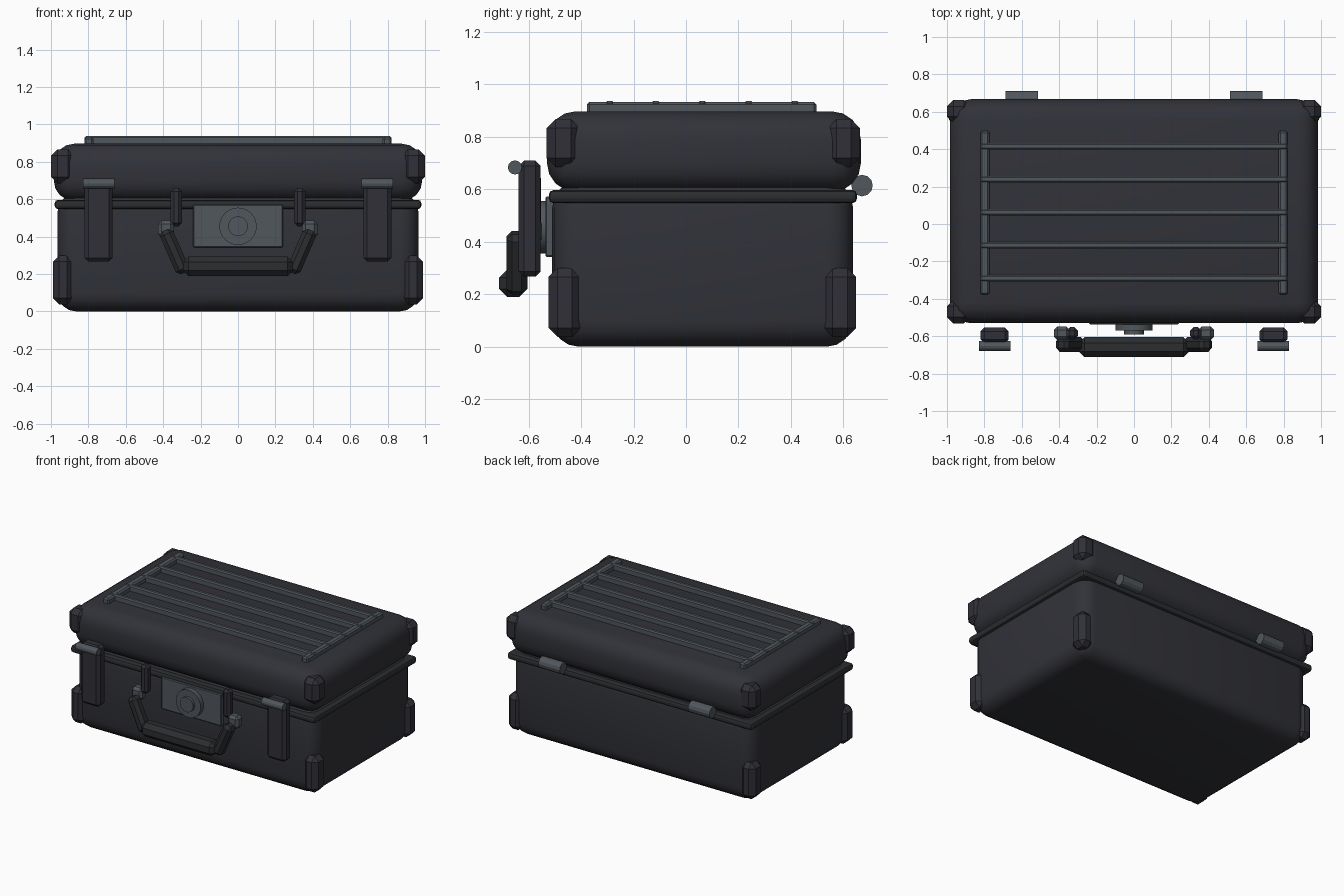
import bpy, bmesh, math
from mathutils import Matrix, Vector

cube = bpy.data.objects.get("Cube")
if cube:
    bpy.data.objects.remove(cube, do_unlink=True)


def material(name, rgb):
    m = bpy.data.materials.new(name)
    m.use_nodes = True
    m.diffuse_color = (*rgb, 1)
    bsdf = next(n for n in m.node_tree.nodes if n.type == "BSDF_PRINCIPLED")
    bsdf.inputs["Base Color"].default_value = (*rgb, 1)
    return m


SHELL = material("charcoal shell", (0.031, 0.032, 0.040))
GUARD = material("dark plastic", (0.029, 0.029, 0.039))
RUBBER = material("black rubber", (0.024, 0.026, 0.029))
METAL = material("grey metal", (0.08, 0.095, 0.107))


def finish(name, bm, mat, matrix, smooth):
    bmesh.ops.recalc_face_normals(bm, faces=bm.faces)
    mesh = bpy.data.meshes.new(name)
    bm.to_mesh(mesh)
    bm.free()
    mesh.materials.append(mat)
    ob = bpy.data.objects.new(name, mesh)
    ob.matrix_world = matrix
    bpy.context.collection.objects.link(ob)
    if smooth:
        bpy.ops.object.select_all(action="DESELECT")
        ob.select_set(True)
        bpy.context.view_layer.objects.active = ob
        bpy.ops.object.shade_smooth_by_angle()
    return ob


def box(name, x, y, z, mat, bevel, segments=1, tilt=0):
    """Bevelled box from (min, max) ranges, optionally tilted about y."""
    spans = [Vector(r) for r in (x, y, z)]
    size = [abs(r[1] - r[0]) for r in spans]
    centre = [(r[0] + r[1]) / 2 for r in spans]
    bm = bmesh.new()
    bmesh.ops.create_cube(bm, size=1)
    bmesh.ops.scale(bm, vec=size, verts=bm.verts)
    bmesh.ops.bevel(bm, geom=bm.edges[:], offset=bevel, segments=segments,
                    profile=0.5, affect="EDGES")
    matrix = Matrix.Translation(centre) @ Matrix.Rotation(tilt, 4, "Y")
    return finish(name, bm, mat, matrix, segments > 2)


def cylinder(name, centre, radius, length, axis, sides, mat):
    bm = bmesh.new()
    bmesh.ops.create_cone(bm, cap_ends=True, segments=sides, radius1=radius,
                          radius2=radius, depth=length)
    turn = Matrix.Rotation(math.pi / 2, 4, "Y" if axis == "x" else "X")
    return finish(name, bm, mat, Matrix.Translation(centre) @ turn, sides > 12)


def sided(s, a, b):
    return (s * a, s * b)


# Shells and the gasket between them
box("lower_shell", (-0.965, 0.965), (-0.51, 0.637), (0, 0.63), SHELL, 0.1, 4)
box("gasket_rim", (-0.98, 0.98), (-0.523, 0.652), (0.547, 0.597), RUBBER, 0.018, 2)
box("lid_shell", (-0.985, 0.985), (-0.53, 0.667), (0.59, 0.897), SHELL, 0.11, 4)

# Ribbed frame on the lid
for k in range(-2, 3):
    y = 0.062 + 0.1765 * k
    box("lid_crossbar", (-0.82, 0.82), (y - 0.017, y + 0.017), (0.885, 0.937), METAL, 0.008)

# Lock plate and dial
box("lock_plate", (-0.24, 0.24), (-0.536, -0.5), (0.342, 0.572), METAL, 0.005)
cylinder("lock_dial", (0, -0.545, 0.455), 0.1, 0.05, "y", 24, METAL)
cylinder("lock_dial_knob", (0, -0.565, 0.455), 0.053, 0.05, "y", 24, METAL)

# Carry handle grip
box("handle_grip", (-0.295, 0.295), (-0.712, -0.605), (0.189, 0.293), RUBBER, 0.03)

for s, side in ((1, "left"), (-1, "right")):
    box("lid_rail_" + side, sided(s, 0.772, 0.822), (-0.378, 0.497),
        (0.885, 0.933), METAL, 0.01)

    # Corner guards
    for end, lid_y, base_y in (("front", (-0.532, -0.405), (-0.524, -0.4)),
                               ("back", (0.54, 0.663), (0.525, 0.649))):
        box(f"lid_guard_{end}_{side}", sided(s, 0.875, 1.0), lid_y,
            (0.685, 0.867), GUARD, 0.034)
        box(f"base_guard_{end}_{side}", sided(s, 0.88, 0.99), base_y,
            (0.037, 0.3), GUARD, 0.034)

    # Latches and their pivots
    box("latch_" + side, sided(s, 0.67, 0.82), (-0.638, -0.554),
        (0.267, 0.709), GUARD, 0.02)
    cylinder("latch_pivot_" + side, (s * 0.745, -0.652, 0.683), 0.027, 0.17,
             "x", 12, METAL)

    # Handle arms, pivots and hangers
    box("handle_arm_" + side, sided(s, 0.302, 0.378), (-0.685, -0.605),
        (0.195, 0.445), RUBBER, 0.022, tilt=s * 0.41)
    box("handle_pivot_" + side, sided(s, 0.343, 0.428), (-0.62, -0.548),
        (0.395, 0.485), METAL, 0.018)
    box("handle_hanger_" + side, sided(s, 0.3, 0.36), (-0.617, -0.552),
        (0.455, 0.66), GUARD, 0.018)

    # Rear hinges
    cylinder("hinge_" + side, (s * 0.6, 0.671, 0.614), 0.041, 0.172, "x", 12, METAL)
